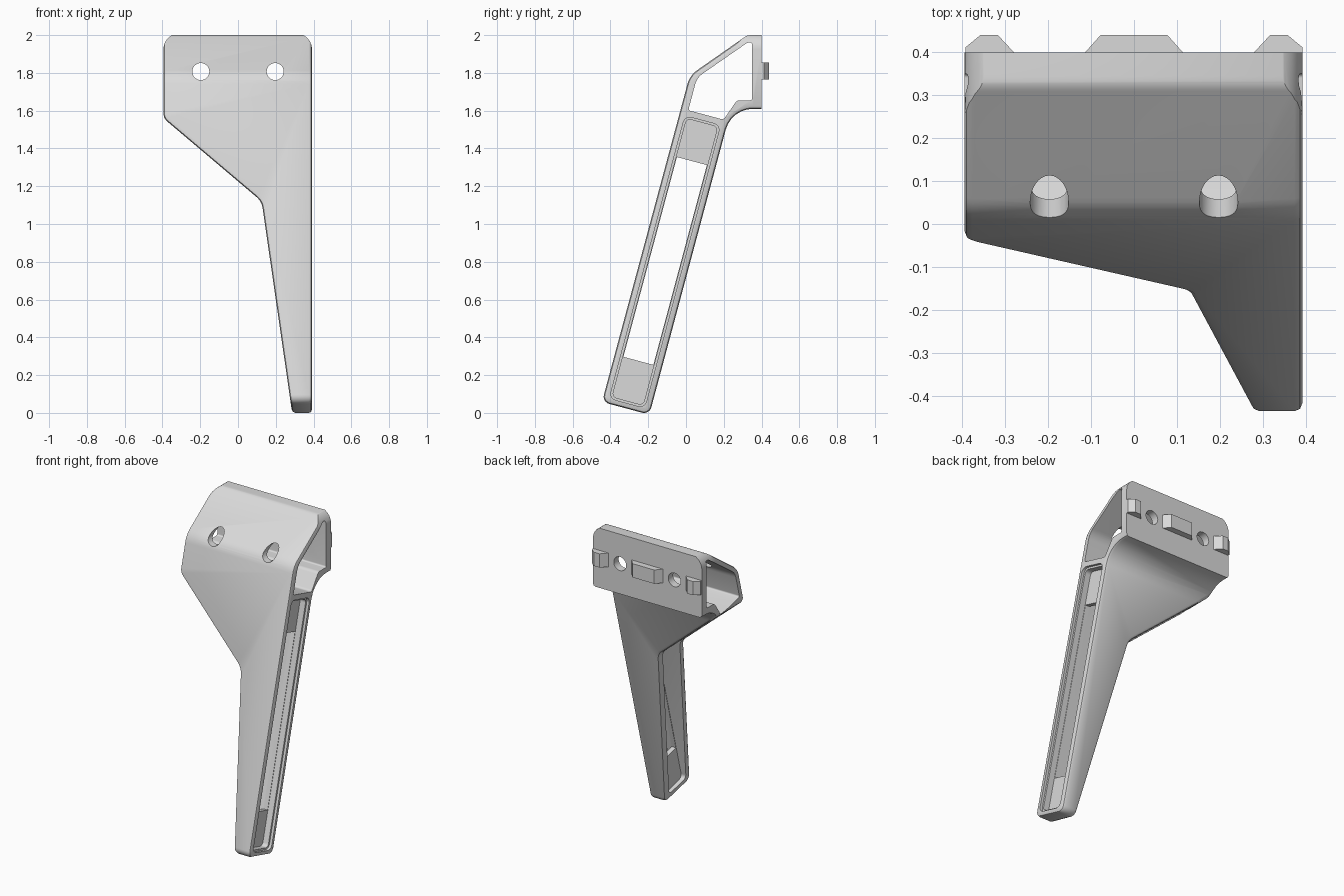
import bpy, bmesh, math
from mathutils import Matrix, Vector

cube = bpy.data.objects.get("Cube")
if cube:
    bpy.data.objects.remove(cube)

# Single grey plastic
grey = bpy.data.materials.new("plain grey")
grey.use_nodes = True
grey.diffuse_color = (0.7, 0.7, 0.7, 1)
grey.node_tree.nodes["Principled BSDF"].inputs["Base Color"].default_value = (0.7, 0.7, 0.7, 1)


def fillet(corners, steps=6):
    """Round each (a, b, radius) corner of a closed outline."""
    out = []
    for i, (a, b, r) in enumerate(corners):
        p = Vector((a, b))
        if r == 0:
            out.append(p)
            continue
        d1 = (Vector(corners[i - 1][:2]) - p).normalized()
        d2 = (Vector(corners[(i + 1) % len(corners)][:2]) - p).normalized()
        half = math.acos(d1.dot(d2)) / 2
        centre = p + (d1 + d2).normalized() * (r / math.sin(half))
        spoke = p + d1 * (r / math.tan(half)) - centre
        turn = math.pi - 2 * half
        if d1.x * d2.y - d1.y * d2.x > 0:
            turn = -turn
        out += [centre + Matrix.Rotation(turn * k / steps, 2) @ spoke for k in range(steps + 1)]
    return out


def prism(name, outline, axis, lo, hi):
    """Extrude a 2D outline along the given axis."""
    place = {"x": lambda p, t: (t, p[0], p[1]),
             "y": lambda p, t: (p[0], t, p[1]),
             "z": lambda p, t: (p[0], p[1], t)}[axis]
    bm = bmesh.new()
    ends = [[bm.verts.new(place(p, t)) for p in outline] for t in (lo, hi)]
    for ring in ends:
        bm.faces.new(ring)
    n = len(outline)
    for i in range(n):
        j = (i + 1) % n
        bm.faces.new((ends[0][i], ends[0][j], ends[1][j], ends[1][i]))
    bmesh.ops.recalc_face_normals(bm, faces=bm.faces)
    mesh = bpy.data.meshes.new(name)
    bm.to_mesh(mesh)
    bm.free()
    mesh.materials.append(grey)
    obj = bpy.data.objects.new(name, mesh)
    bpy.context.collection.objects.link(obj)
    return obj


def evaluated_mesh(obj):
    graph = bpy.context.evaluated_depsgraph_get()
    return bpy.data.meshes.new_from_object(obj.evaluated_get(graph))


def boolean(obj, cutter, operation="DIFFERENCE"):
    """Apply a boolean, using the second solver if the first finds nothing."""
    mod = obj.modifiers.new("boolean", "BOOLEAN")
    mod.operation, mod.object = operation, cutter
    for solver in ("EXACT", "FLOAT"):
        mod.solver = solver
        mesh = evaluated_mesh(obj)
        if mesh.polygons:
            break
    obj.modifiers.clear()
    if mesh.polygons:
        obj.data = mesh
    bpy.data.objects.remove(cutter)


# Leg frame: "across" and "along" the tilted leg, as (y, z)
TILT = math.radians(15)
LEG_WIDTH = 0.26


def leg(across, along, r=0.0):
    c, s = math.cos(TILT), math.sin(TILT)
    return (-0.445 + across * c + along * s, 0.058 - across * s + along * c, r)


# Body: side profile intersected with the front outline
side = fillet([leg(0, 0, 0.04), leg(LEG_WIDTH, 0, 0.04), (0.24, 1.61, 0.15),
               (0.46, 1.61, 0), (0.46, 2.0, 0), (0.325, 2.0, 0.06), (0.02, 1.787, 0.13)])
front = fillet([(-0.395, 2.1, 0), (0.392, 2.1, 0), (0.392, -0.1, 0), (0.301, -0.1, 0),
                (0.125, 1.12, 0.09), (-0.395, 1.56, 0.06)])
body = prism("bracket_body", side, "x", -0.5, 0.5)
boolean(body, prism("outline", front, "y", -0.6, 0.6), "INTERSECT")

# Soft outer edges
bevel = body.modifiers.new("edge_bevel", "BEVEL")
bevel.width, bevel.segments = 0.018, 2
bevel.limit_method, bevel.angle_limit = "ANGLE", math.radians(40)
bevel.use_clamp_overlap = False
softened = evaluated_mesh(body)
body.modifiers.clear()
body.data = softened

# Flat back with rounded upper corners
rounded = fillet([(-0.395, 2.01, 0.085), (0.392, 2.01, 0.085), (0.392, -0.1, 0), (-0.395, -0.1, 0)])
boolean(body, prism("envelope", rounded, "y", -0.6, 0.4), "INTERSECT")

# Open head cavity
head = fillet([leg(0.042, 1.61, 0.01), leg(0.235, 1.61, 0.02), (0.27, 1.655, 0.03),
               (0.35, 1.655, 0.01), (0.35, 1.96, 0.01), (0.325, 1.96, 0.02), (0.058, 1.775, 0.1)])
boolean(body, prism("head_cavity", head, "x", -0.6, 0.6))


def slot(wall, low, high, r):
    return fillet([leg(wall, low, r), leg(LEG_WIDTH - wall, low, r),
                   leg(LEG_WIDTH - wall, high, r), leg(wall, high, r)])


# Leg pockets on both sides of a thin web, then the window through the web
for lo, hi in ((-0.6, 0.305), (0.335, 0.6)):
    boolean(body, prism("leg_pocket", slot(0.045, 0.04, 1.565, 0.025), "x", lo, hi))
boolean(body, prism("leg_window", slot(0.048, 0.26, 1.355, 0), "x", 0.2, 0.36))

# Rebate around the pocket rim
boolean(body, prism("rim_rebate", slot(0.033, 0.028, 1.577, 0.035), "x", 0.375, 0.6))

# Screw holes
for x in (-0.197, 0.197):
    circle = [(x + 0.045 * math.cos(k * math.tau / 32), 1.807 + 0.045 * math.sin(k * math.tau / 32))
              for k in range(32)]
    boolean(body, prism("screw_hole", circle, "y", -0.3, 0.6))

# Locating pegs on the back
prism("centre_peg", [(-0.118, 0.395), (0.118, 0.395), (0.078, 0.44), (-0.078, 0.44)],
      "z", 1.765, 1.855)
for name, s in (("left_peg", 1), ("right_peg", -1)):
    plan = [(s * x, y) for x, y in
            ((0.275, 0.395), (0.392, 0.395), (0.392, 0.412), (0.358, 0.44), (0.317, 0.44))]
    prism(name, plan, "z", 1.765, 1.855)

# Smooth shading with sharp edges kept
bpy.ops.object.select_all(action="DESELECT")
body.select_set(True)
bpy.context.view_layer.objects.active = body
bpy.ops.object.shade_smooth_by_angle(angle=math.radians(30))
